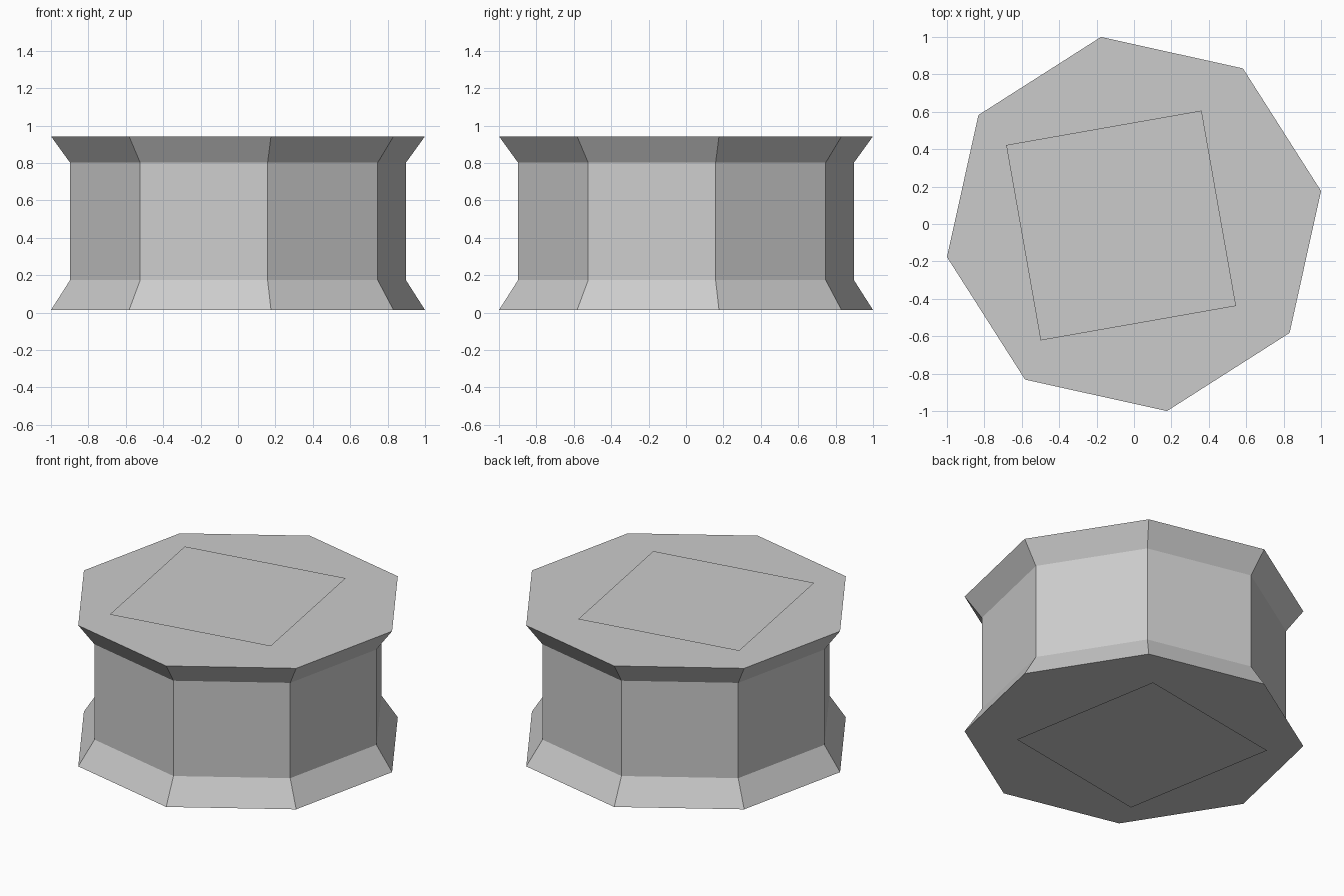
import bpy, bmesh, math

if "Cube" in bpy.data.objects:
    bpy.data.objects.remove(bpy.data.objects["Cube"])

grey = bpy.data.materials.new("light grey")
grey.diffuse_color = (0.6, 0.6, 0.6, 1)
grey.use_nodes = True
grey.node_tree.nodes["Principled BSDF"].inputs["Base Color"].default_value = grey.diffuse_color

TURN = math.radians(10)


def make_object(name, bm):
    mesh = bpy.data.meshes.new(name)
    bm.to_mesh(mesh)
    bm.free()
    mesh.materials.append(grey)
    obj = bpy.data.objects.new(name, mesh)
    bpy.context.collection.objects.link(obj)
    return obj


def ring(bm, sides, radius, z, start, cx=0.0, cy=0.0):
    return [bm.verts.new((cx + radius * math.cos(start + i * math.tau / sides),
                          cy + radius * math.sin(start + i * math.tau / sides), z))
            for i in range(sides)]


# Octagonal spool body: flared base, straight waist, flared top
bm = bmesh.new()
R = 1 / math.cos(TURN)
profile = [(R, 0.014), (R * 0.898, 0.174), (R * 0.898, 0.802), (R, 0.943)]
rings = [ring(bm, 8, r, z, TURN) for r, z in profile]
for low, high in zip(rings, rings[1:]):
    for i in range(8):
        j = (i + 1) % 8
        bm.faces.new((low[i], low[j], high[j], high[i]))
bm.faces.new(rings[0][::-1])
bm.faces.new(rings[-1])
make_object("spool_body", bm)

# Thin square panels floating just off the top and bottom
for name, z, up in (("top_panel", 0.957, True), ("bottom_panel", 0.0, False)):
    bm = bmesh.new()
    corners = ring(bm, 4, 0.75, z, TURN + math.pi / 4, -0.069, -0.008)
    bm.faces.new(corners if up else corners[::-1])
    make_object(name, bm)
